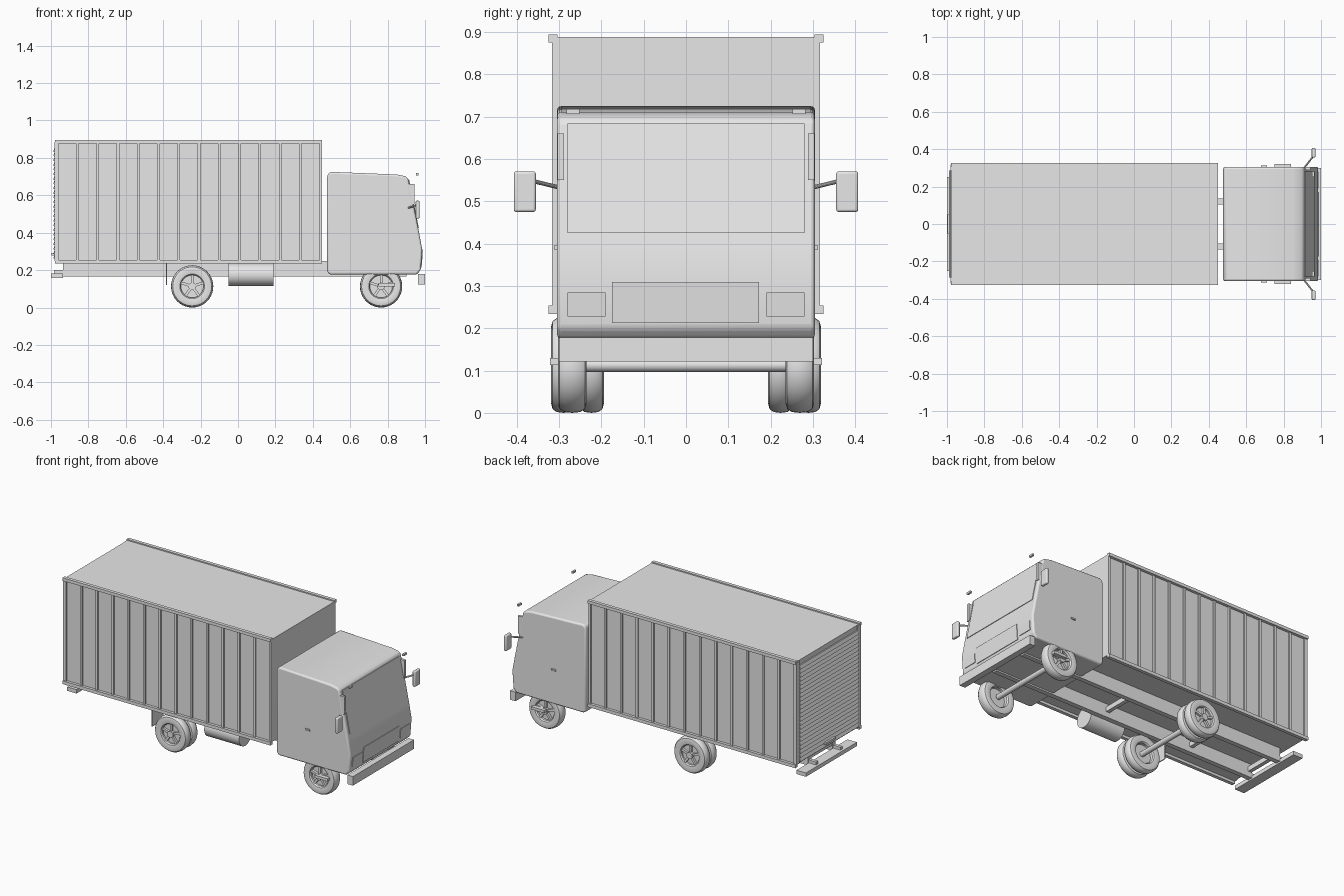
import bpy, bmesh, math
from mathutils import Vector, Matrix

cube = bpy.data.objects.get("Cube")
if cube:
    bpy.data.objects.remove(cube, do_unlink=True)

grey = bpy.data.materials.new("plain grey")
grey.use_nodes = True
GREY = (0.8, 0.8, 0.8, 1)
grey.diffuse_color = GREY
grey.node_tree.nodes["Principled BSDF"].inputs["Base Color"].default_value = GREY


def finish(name, bm, bevel=0, smooth=False):
    bmesh.ops.recalc_face_normals(bm, faces=bm.faces)
    mesh = bpy.data.meshes.new(name)
    bm.to_mesh(mesh)
    bm.free()
    mesh.materials.append(grey)
    ob = bpy.data.objects.new(name, mesh)
    bpy.context.collection.objects.link(ob)
    if bevel:
        mod = ob.modifiers.new("rounded edges", 'BEVEL')
        mod.width, mod.segments, mod.limit_method = bevel, 3, 'ANGLE'
    if smooth:
        bpy.ops.object.select_all(action='DESELECT')
        ob.select_set(True)
        bpy.context.view_layer.objects.active = ob
        bpy.ops.object.shade_smooth_by_angle(angle=math.radians(35))
    return ob


def add_box(bm, x, y, z):
    centre = Vector((sum(x) / 2, sum(y) / 2, sum(z) / 2))
    size = (abs(x[1] - x[0]), abs(y[1] - y[0]), abs(z[1] - z[0]), 1)
    bmesh.ops.create_cube(bm, size=1, matrix=Matrix.Translation(centre) @ Matrix.Diagonal(size))


def box(name, x, y, z, bevel=0):
    bm = bmesh.new()
    add_box(bm, x, y, z)
    return finish(name, bm, bevel, bevel > 0)


def prism(name, profile, y, bevel=0):
    """Side outline in x and z, extruded across y."""
    bm = bmesh.new()
    face = bm.faces.new([bm.verts.new((px, y[0], pz)) for px, pz in profile])
    out = bmesh.ops.extrude_face_region(bm, geom=[face])
    bmesh.ops.translate(bm, vec=(0, y[1] - y[0], 0),
                        verts=[v for v in out["geom"] if isinstance(v, bmesh.types.BMVert)])
    return finish(name, bm, bevel, bevel > 0)


def add_rod(bm, a, b, radius, sides=10):
    a, b = Vector(a), Vector(b)
    turn = (b - a).to_track_quat('Z', 'Y').to_matrix().to_4x4()
    bmesh.ops.create_cone(bm, cap_ends=True, segments=sides, radius1=radius, radius2=radius,
                          depth=(b - a).length, matrix=Matrix.Translation((a + b) / 2) @ turn)


def rod(name, a, b, radius, sides=10):
    bm = bmesh.new()
    add_rod(bm, a, b, radius, sides)
    return finish(name, bm, smooth=True)


# Cargo body with raised ribs and edge rails
BACK, FRONT, PANELS = -0.975, 0.45, 13
box("cargo_body", (BACK, FRONT), (-0.308, 0.308), (0.25, 0.888))
for side, s in (("left", 1), ("right", -1)):
    bm = bmesh.new()
    for i in range(PANELS + 1):
        x = BACK + 0.008 + (FRONT - BACK - 0.016) * i / PANELS
        add_box(bm, (x - 0.007, x + 0.007), (s * 0.3, s * 0.317), (0.25, 0.88))
    finish(side + "_ribs", bm)
    for level, z in (("top", (0.876, 0.895)), ("bottom", (0.234, 0.254))):
        box(f"{side}_{level}_rail", (BACK - 0.004, FRONT), (s * 0.304, s * 0.325), z)
    box(side + "_rear_post", (BACK - 0.006, BACK + 0.01), (s * 0.285, s * 0.317), (0.25, 0.885))

# Rear roller shutter with slanted slats
SLATS, LOW, HIGH = 24, 0.262, 0.86
step = (HIGH - LOW) / SLATS
outline = [(BACK + 0.005, HIGH), (BACK + 0.005, LOW)]
for i in range(SLATS):
    outline += [(BACK - 0.013, LOW + i * step), (BACK - 0.005, LOW + (i + 0.85) * step)]
prism("roller_door", outline, (-0.285, 0.285))
box("door_handle", (-0.998, -0.98), (-0.05, 0.05), (0.278, 0.292))

# Chassis and rear bumper
for side, s in (("left", 1), ("right", -1)):
    box(side + "_chassis_rail", (-0.935, 0.9), (s * 0.105, s * 0.135), (0.167, 0.25))
    box(side + "_bumper_bracket", (-0.985, -0.93), (s * 0.11, s * 0.13), (0.175, 0.2))
for i, x in enumerate((-0.92, -0.5, 0.1)):
    box(f"cross_member_{i + 1}", (x - 0.012, x + 0.012), (-0.11, 0.11), (0.2, 0.23))
box("rear_bumper", (-1.0, -0.935), (-0.25, 0.25), (0.158, 0.182))
rod("fuel_tank", (-0.05, -0.2, 0.176), (0.19, -0.2, 0.176), 0.061, 32)
box("mud_flap", (-0.384, -0.379), (-0.3, -0.19), (0.12, 0.25))

# Cab shell
nose = [(0.955, 0.176), (0.977, 0.2), (0.985, 0.31), (0.968, 0.4), (0.91, 0.69)]
roof = [(0.895, 0.702), (0.85, 0.711), (0.5, 0.725), (0.484, 0.719), (0.477, 0.7)]
rear = [(0.477, 0.195), (0.483, 0.181), (0.497, 0.176)]
prism("cab", nose + roof + rear, (-0.305, 0.305), 0.01)
for side, s in (("left", 1), ("right", -1)):
    prism(side + "_pillar", [(0.9, 0.66), (0.944, 0.66), (0.944, 0.55), (0.92, 0.55)],
          (s * 0.288, s * 0.304))


def nose_x(z):
    for (x0, z0), (x1, z1) in zip(nose, nose[1:]):
        if z0 <= z <= z1:
            return x0 + (x1 - x0) * (z - z0) / (z1 - z0)


def front_plate(name, y, low, high):
    levels = [low] + [z for _, z in nose if low < z < high] + [high]
    inner = [(nose_x(z) - 0.004, z) for z in levels]
    outer = [(nose_x(z) + 0.004, z) for z in reversed(levels)]
    prism(name, inner + outer, y)


front_plate("windscreen", (-0.28, 0.28), 0.425, 0.684)
front_plate("grille", (-0.175, 0.172), 0.213, 0.309)
box("front_bumper", (0.962, 1.0), (-0.3, 0.3), (0.122, 0.178))

# Cab side fittings
for side, s in (("left", 1), ("right", -1)):
    front_plate(side + "_headlight", (s * 0.19, s * 0.28), 0.228, 0.284)
    box(side + "_door_handle", (0.68, 0.71), (s * 0.3, s * 0.312), (0.386, 0.396))
    box(side + "_marker_light", (0.953, 0.965), (s * 0.252, s * 0.282), (0.706, 0.718))
    box(side + "_mirror", (0.95, 0.97), (s * 0.355, s * 0.407), (0.475, 0.571), 0.006)
    rod(side + "_mirror_arm", (0.91, s * 0.3, 0.533), (0.958, s * 0.362, 0.548), 0.005)


# Wheels: lathed tyre, dished rim, hub and five spokes
def wheel(name, x, y_in, y_out):
    s = 1 if y_out > 0 else -1
    half, mid = abs(y_out - y_in) / 2, (y_in + y_out) / 2
    ring = [(0.066, -0.85), (0.09, -1), (0.104, -0.88), (0.111, -0.55), (0.113, 0),
            (0.111, 0.55), (0.104, 0.88), (0.09, 1), (0.066, 0.85), (0.06, 0.6), (0.06, -0.6)]
    hub = Matrix.Translation((x, mid, 0.113))
    bm = bmesh.new()
    verts = [bm.verts.new((r, w * half, 0)) for r, w in ring]
    edges = [bm.edges.new((verts[i - 1], verts[i])) for i in range(len(verts))]
    bmesh.ops.spin(bm, geom=verts + edges, cent=(0, 0, 0), axis=(0, 1, 0),
                   angle=math.tau, steps=40, use_duplicate=False)
    bmesh.ops.remove_doubles(bm, verts=bm.verts, dist=0.0001)
    bm.transform(hub)
    finish(name + "_tyre", bm, smooth=True)

    bm = bmesh.new()
    add_rod(bm, (0, 0, 0), (0, s * half * 0.25, 0), 0.063, 32)
    add_rod(bm, (0, 0, 0), (0, s * half * 0.95, 0), 0.02, 16)
    for k in range(5):
        spoke = bmesh.new()
        add_box(spoke, (-0.007, 0.007), (s * half * 0.2, s * half * 0.7), (0.015, 0.062))
        spoke.transform(Matrix.Rotation(math.tau * k / 5, 4, 'Y'))
        temp = bpy.data.meshes.new("spoke")
        spoke.to_mesh(temp)
        spoke.free()
        bm.from_mesh(temp)
        bpy.data.meshes.remove(temp)
    bm.transform(hub)
    finish(name + "_rim", bm, smooth=True)


for side, s in (("left", 1), ("right", -1)):
    wheel(side + "_front", 0.765, s * 0.235, s * 0.303)
    wheel(side + "_rear_outer", -0.245, s * 0.26, s * 0.319)
    wheel(side + "_rear_inner", -0.245, s * 0.194, s * 0.253)
    box(side + "_cab_step", (0.75, 0.84), (s * 0.296, s * 0.322), (0.113, 0.13))
for name, x in (("front", 0.765), ("rear", -0.245)):
    rod(name + "_axle", (x, -0.25, 0.113), (x, 0.25, 0.113), 0.016, 16)
